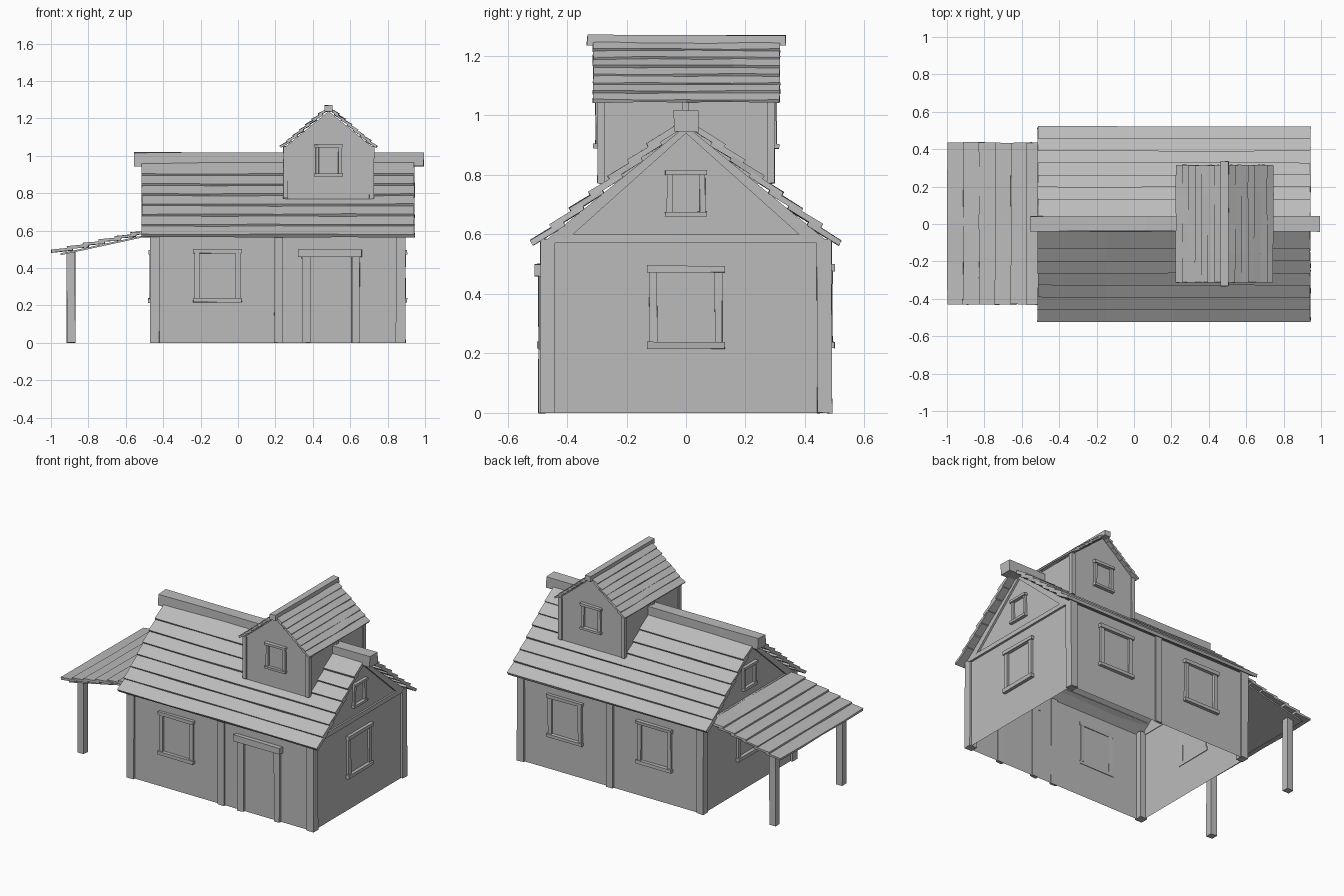
import bpy, bmesh, math, random
from mathutils import Vector

random.seed(4)
cube = bpy.data.objects.get("Cube")
if cube:
    bpy.data.objects.remove(cube)

grey = bpy.data.materials.new("plain_grey")
grey.use_nodes = True
colour = (0.5, 0.5, 0.5, 1)
grey.diffuse_color = colour
grey.node_tree.nodes["Principled BSDF"].inputs["Base Color"].default_value = colour


def prism(name, outline, axis, a, b, wobble=0.0, drop=None, cuts=0):
    """Extrude an outline along an axis; the outline uses the other two axes in order."""
    bm = bmesh.new()
    steps = cuts + 1
    rings = []
    for i in range(steps + 1):
        along = a + (b - a) * i / steps
        ring = []
        for p in outline:
            co = list(p)
            co.insert(axis, along)
            v = Vector(co)
            if wobble:
                v += Vector([random.uniform(-wobble, wobble) for _ in range(3)])
            ring.append(bm.verts.new(v))
        rings.append(ring)
    n = len(outline)
    for r, s in zip(rings, rings[1:]):
        for j in range(n):
            if j != drop:
                bm.faces.new((r[j], r[(j + 1) % n], s[(j + 1) % n], s[j]))
    bm.faces.new(rings[0][::-1])
    bm.faces.new(rings[-1])
    bmesh.ops.recalc_face_normals(bm, faces=bm.faces)
    mesh = bpy.data.meshes.new(name)
    bm.to_mesh(mesh)
    bm.free()
    mesh.materials.append(grey)
    obj = bpy.data.objects.new(name, mesh)
    bpy.context.collection.objects.link(obj)
    return obj


def box(name, x, y, z, wobble=0.002):
    z0, z1 = z
    return prism(name, [(x[0], y[0]), (x[1], y[0]), (x[1], y[1]), (x[0], y[1])], 2, z0, z1, wobble)


def wall_box(name, axis, face, side, across, z, depth):
    """Box lying on a wall; axis is the wall normal, side its sign."""
    out = sorted((face - side * 0.004, face + side * depth))
    if axis == 0:
        return box(name, out, across, z)
    return box(name, across, out, z)


def window(name, axis, face, side, mid, half, z0, z1, w=0.03):
    for s in (-1, 1):
        edge = sorted((mid + s * (half - w * 0.25), mid + s * (half - w * 1.1)))
        wall_box(name + "_jamb", axis, face, side, edge, (z0 + w * 0.6, z1 - w * 0.6), 0.014)
    span = (mid - half, mid + half)
    wall_box(name + "_sill", axis, face, side, span, (z0, z0 + w * 0.75), 0.022)
    wall_box(name + "_head", axis, face, side, span, (z1 - w * 0.75, z1), 0.022)


def planks(name, axis, a, b, count, start, step, length, tilt, thick, sides, mid=0.0):
    """Overlapping boards climbing from the eave towards the ridge."""
    slope = math.atan(tilt)
    nu, nz = math.sin(slope) * thick, math.cos(slope) * thick
    for s in sides:
        for k in range(count):
            u, z = start[0] - step[0] * k, start[1] + step[1] * k
            pts = [(u, z), (u - length, z + length * tilt),
                   (u - length + nu, z + length * tilt + nz), (u + nu, z + nz)]
            prism(name, [(mid + s * p, q) for p, q in pts], axis, a, b, 0.0025, cuts=3)


# Main walls with the boarding under the roof, open at the bottom
X0, X1, Y, EAVE, APEX = -0.457, 0.882, 0.478, 0.575, 0.965
prism("house_walls", [(-Y, 0), (Y, 0), (Y, EAVE), (0, APEX), (-Y, EAVE)], 0, X0, X1, drop=0)

# Timber posts
for x in ((-0.47, -0.42), (0.845, 0.895)):
    for y in ((-0.49, -0.44), (0.44, 0.49)):
        box("corner_post", x, y, (0, 0.585))
for s in (-1, 1):
    wall_box("middle_post", 1, s * Y, s, (0.195, 0.24), (0, 0.58), 0.012)

# Door
for x in ((0.342, 0.385), (0.608, 0.65)):
    wall_box("door_post", 1, -Y, -1, x, (0, 0.465), 0.018)
wall_box("door_lintel", 1, -Y, -1, (0.322, 0.662), (0.46, 0.5), 0.032)

# Windows of the main floor
window("front_window", 1, -Y, -1, -0.11, 0.13, 0.217, 0.5)
for x in (-0.11, 0.545):
    window("back_window", 1, Y, 1, x, 0.13, 0.217, 0.5)

# Gable ends: window, attic window and triangular trim
for face, side in ((X0, -1), (X1, 1)):
    window("side_window", 0, face, side, 0, 0.13, 0.215, 0.495)
    window("attic_window", 0, face, side, 0, 0.07, 0.66, 0.815, 0.022)
    wall_box("gable_tie", 0, face, side, (-0.44, 0.44), (0.57, 0.6), 0.012)
    for s in (-1, 1):
        rake = [(s * Y, EAVE), (0, APEX), (0, APEX - 0.025), (s * 0.38, 0.6), (s * 0.41, 0.575)]
        prism("gable_rake", rake, 0, face, face + side * 0.013)

# Main roof
planks("roof_plank", 0, -0.515, 0.943, 7, (0.513, 0.563), (0.065, 0.054), 0.108, 0.62, 0.02, (-1, 1))
prism("ridge_beam", [(-0.04, 0.945), (0.04, 0.945), (0.04, 1.018), (-0.04, 1.018)],
      0, -0.555, 0.993, 0.003, cuts=4)

# Dormer running across the ridge
DX, DW, DY = 0.485, 0.235, 0.29
prism("dormer_walls", [(DX - DW, 0.77), (DX + DW, 0.77), (DX + DW, 1.045), (DX, 1.238), (DX - DW, 1.045)],
      1, -DY, DY, drop=0)
for s in (-1, 1):
    for t in (-1, 1):
        xs = sorted((DX + t * (DW - 0.018), DX + t * (DW + 0.008)))
        ys = sorted((s * (DY - 0.018), s * (DY + 0.008)))
        box("dormer_post", xs, ys, (0.772, 1.05), 0.001)
    window("dormer_window", 1, s * DY, s, DX, 0.076, 0.888, 1.06, 0.022)
    wall_box("dormer_side_post", 0, DX + s * DW, s, (-0.012, 0.012), (0.94, 1.05), 0.008)
planks("dormer_plank", 1, -0.312, 0.315, 7, (0.255, 1.043), (0.034, 0.0285), 0.056, 0.58, 0.012, (-1, 1), DX)
box("dormer_ridge", (0.464, 0.506), (-0.333, 0.335), (1.235, 1.27))

# Lean-to shelter on the right side
planks("shelter_plank", 1, -0.43, 0.435, 6, (0.998, 0.483), (0.085, 0.0185), 0.115, 0.09, 0.014, (-1,))
prism("shelter_boarding", [(-0.95, 0.468), (-0.46, 0.574), (-0.46, 0.584), (-0.95, 0.478)], 1, -0.41, 0.41)
for y in (-0.35, 0.35):
    box("shelter_post", (-0.915, -0.87), (y - 0.022, y + 0.022), (0, 0.485))
